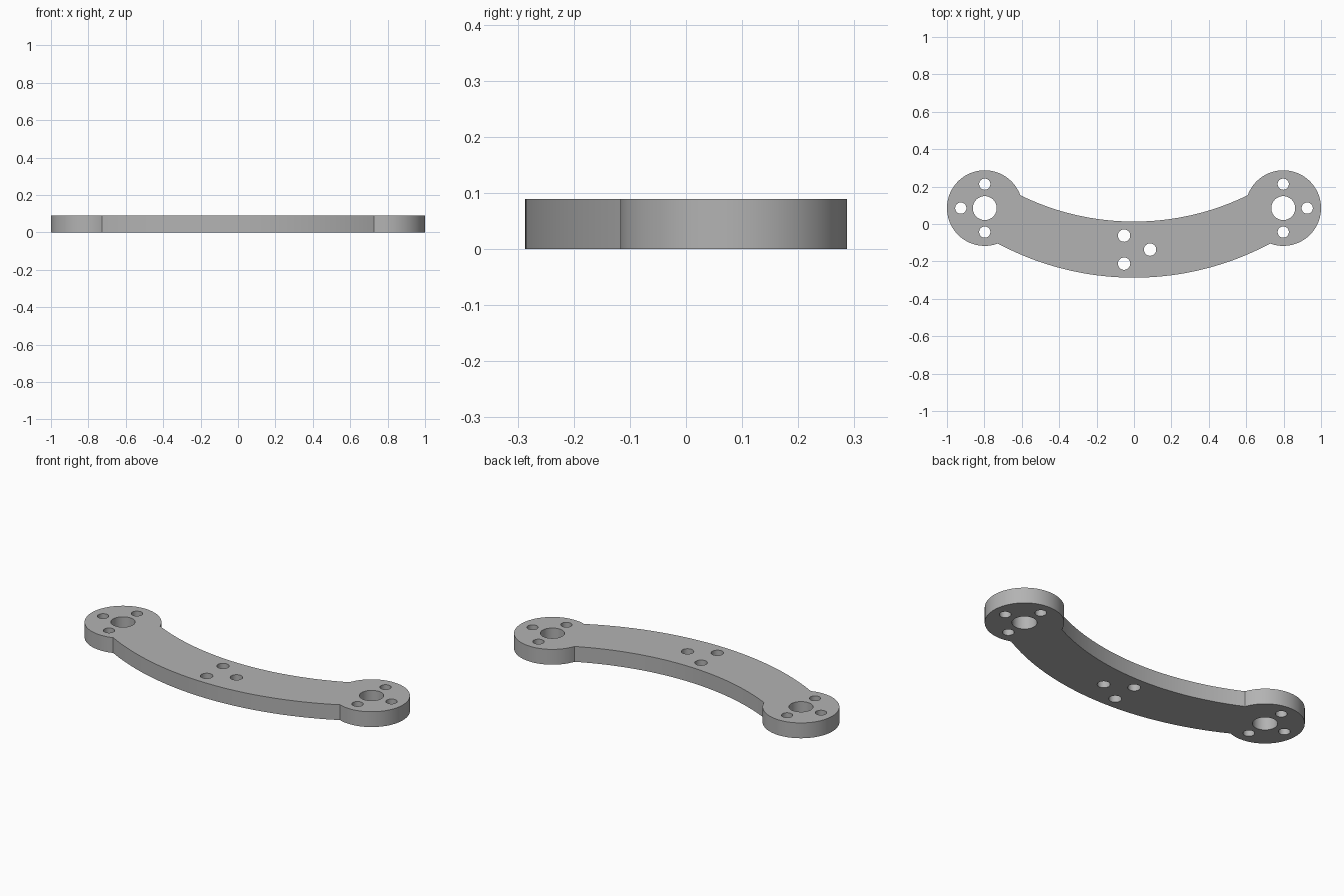
import bpy, bmesh, math

cube = bpy.data.objects.get("Cube")
if cube:
    bpy.data.objects.remove(cube, do_unlink=True)

THICK = 0.089
LOBE_X, LOBE_Y, LOBE_R = 0.798, 0.085, 0.202   # round ends
INNER_Y, INNER_R = 1.395, 1.382                # back edge arc (centre y, radius)
OUTER_Y, OUTER_R = 1.256, 1.543                # front edge arc

grey = bpy.data.materials.new("grey")
grey.use_nodes = True
colour = (0.45, 0.45, 0.45, 1)
grey.diffuse_color = colour
grey.node_tree.nodes["Principled BSDF"].inputs["Base Color"].default_value = colour


def arc(cx, cy, r, a0, a1, n):
    """Points along an arc, both ends included."""
    return [(cx + r * math.cos(a0 + (a1 - a0) * i / n),
             cy + r * math.sin(a0 + (a1 - a0) * i / n)) for i in range(n + 1)]


def meeting_angle(arc_y, arc_r):
    """Angle on the right lobe where it meets an edge arc."""
    dx, dy = -LOBE_X, arc_y - LOBE_Y
    d = math.hypot(dx, dy)
    return math.atan2(dy, dx) + math.acos((d * d + LOBE_R ** 2 - arc_r ** 2) / (2 * d * LOBE_R))


def half_sweep(arc_r, lobe_angle):
    """Half of the angle an edge arc spans between the lobes."""
    return math.asin((LOBE_X + LOBE_R * math.cos(lobe_angle)) / arc_r)


# Outline: right lobe, back edge, left lobe, front edge
a_in = meeting_angle(INNER_Y, INNER_R)
a_out = meeting_angle(OUTER_Y, OUTER_R)
s_in, s_out = half_sweep(INNER_R, a_in), half_sweep(OUTER_R, a_out)
down = -math.pi / 2
right_lobe = arc(LOBE_X, LOBE_Y, LOBE_R, a_out - 2 * math.pi, a_in, 72)
left_lobe = [(-x, y) for x, y in reversed(right_lobe)]
back_edge = arc(0, INNER_Y, INNER_R, down + s_in, down - s_in, 48)[1:-1]
front_edge = arc(0, OUTER_Y, OUTER_R, down - s_out, down + s_out, 48)[1:-1]
loops = [right_lobe + back_edge + left_lobe + front_edge]

# Holes: a bore with three screw holes in each lobe, three in the middle
holes = [(-0.053, -0.062, 0.033), (0.086, -0.137, 0.033), (-0.053, -0.212, 0.033)]
for side in (-1, 1):
    holes.append((side * LOBE_X, LOBE_Y, 0.064))
    for dx, dy in ((0, 0.128), (0.128, 0), (0, -0.128)):
        holes.append((side * (LOBE_X + dx), LOBE_Y + dy, 0.030))
loops += [arc(x, y, r, 0, 2 * math.pi, 40)[:-1] for x, y, r in holes]

# Filled and extruded flat curve
curve = bpy.data.curves.new("plate_profile", "CURVE")
curve.dimensions = "2D"
curve.fill_mode = "BOTH"
curve.extrude = THICK / 2
for points in loops:
    spline = curve.splines.new("POLY")
    spline.points.add(len(points) - 1)
    for p, (x, y) in zip(spline.points, points):
        p.co = (x, y, 0, 1)
    spline.use_cyclic_u = True
profile = bpy.data.objects.new("plate_profile", curve)
bpy.context.collection.objects.link(profile)
bpy.context.view_layer.update()
mesh = bpy.data.meshes.new_from_object(profile.evaluated_get(bpy.context.evaluated_depsgraph_get()))
bpy.data.objects.remove(profile, do_unlink=True)

# Weld the caps to the walls and stand the plate on the ground
bm = bmesh.new()
bm.from_mesh(mesh)
bmesh.ops.remove_doubles(bm, verts=bm.verts[:], dist=1e-5)
bmesh.ops.recalc_face_normals(bm, faces=bm.faces[:])
bmesh.ops.translate(bm, verts=bm.verts[:], vec=(0, 0, THICK / 2))
bm.to_mesh(mesh)
bm.free()
mesh.materials.clear()
mesh.materials.append(grey)

plate = bpy.data.objects.new("curved_bracket_plate", mesh)
bpy.context.collection.objects.link(plate)
bpy.ops.object.select_all(action="DESELECT")
plate.select_set(True)
bpy.context.view_layer.objects.active = plate
bpy.ops.object.shade_smooth_by_angle(angle=math.radians(30))
